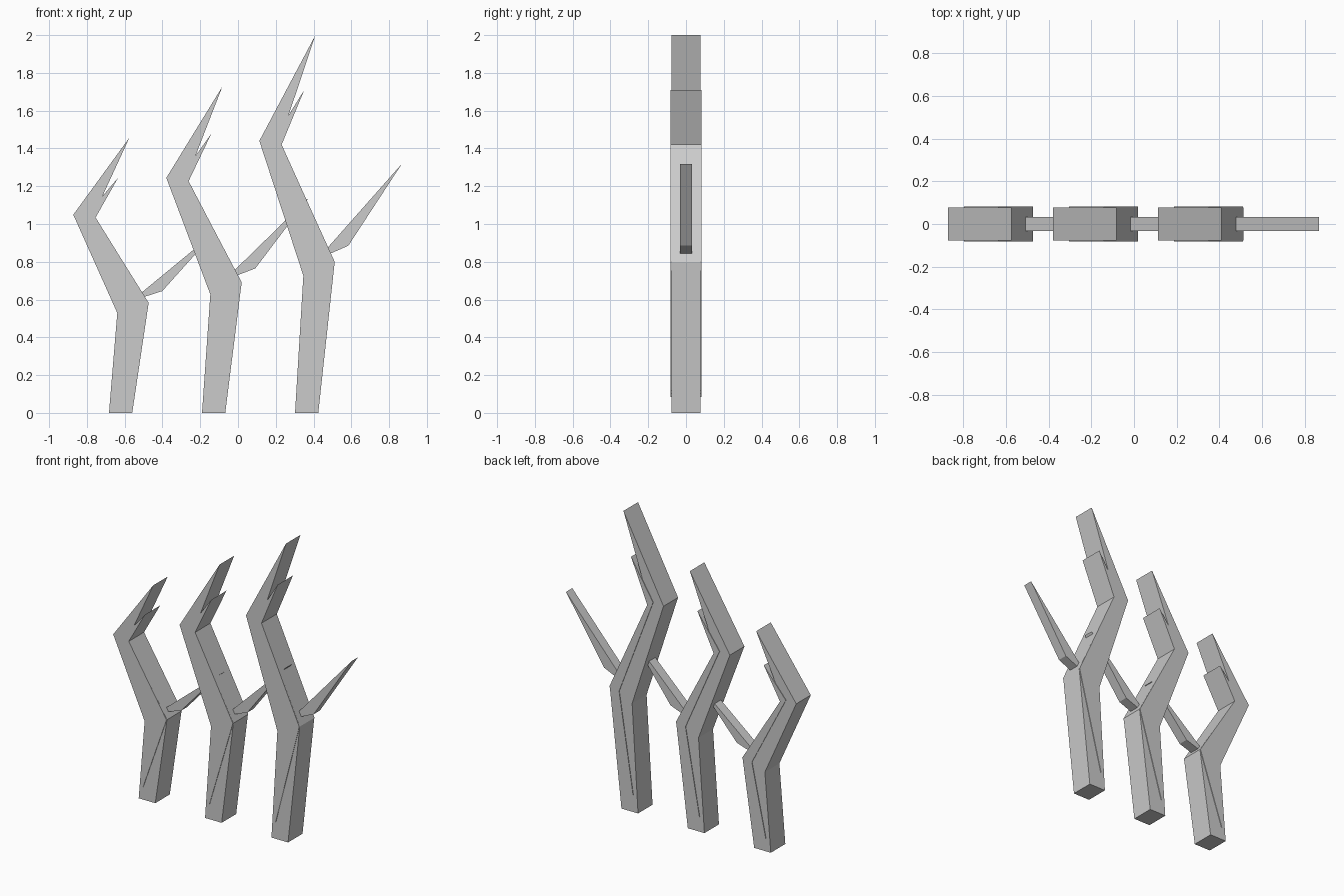
import bpy, bmesh

if "Cube" in bpy.data.objects:
    bpy.data.objects.remove(bpy.data.objects["Cube"])

SPACING = 0.4925            # distance between stalks
SCALES = (1.0, 0.864, 0.7285)  # height of each stalk, right to left

# Profiles (x, z) of the tallest stalk
STALK = [(0.302, 0), (0.425, 0), (0.512, 0.80), (0.23, 1.42), (0.267, 1.574),
         (0.41, 2.0), (0.113, 1.44), (0.346, 0.726)]
BARB = [(0.336, 0.115), (0.511, 0.80), (0.231, 1.42), (0.351, 1.71),
        (0.188, 1.447), (0.44, 0.785)]
BRANCH = [(0.42, 0.813), (0.584, 0.885), (0.867, 1.318)]


def slab(name, profile, half, dx, sz):
    """Extrude a front profile symmetrically along y."""
    bm = bmesh.new()
    face = bm.faces.new([bm.verts.new((x + dx, -half, z * sz)) for x, z in profile])
    ext = bmesh.ops.extrude_face_region(bm, geom=[face], use_keep_orig=True)
    verts = [v for v in ext["geom"] if isinstance(v, bmesh.types.BMVert)]
    bmesh.ops.translate(bm, verts=verts, vec=(0, 2 * half, 0))
    bmesh.ops.recalc_face_normals(bm, faces=bm.faces)
    mesh = bpy.data.meshes.new(name)
    bm.to_mesh(mesh)
    bm.free()
    obj = bpy.data.objects.new(name, mesh)
    bpy.context.collection.objects.link(obj)
    return obj


for i, s in enumerate(SCALES):
    dx = -SPACING * i
    slab(f"stalk_{i + 1}", STALK, 0.077, dx, s)    # main bent stem with spike
    slab(f"barb_{i + 1}", BARB, 0.081, dx, s)      # slightly thicker inner blade
    slab(f"branch_{i + 1}", BRANCH, 0.033, dx, s)  # thin side branch
